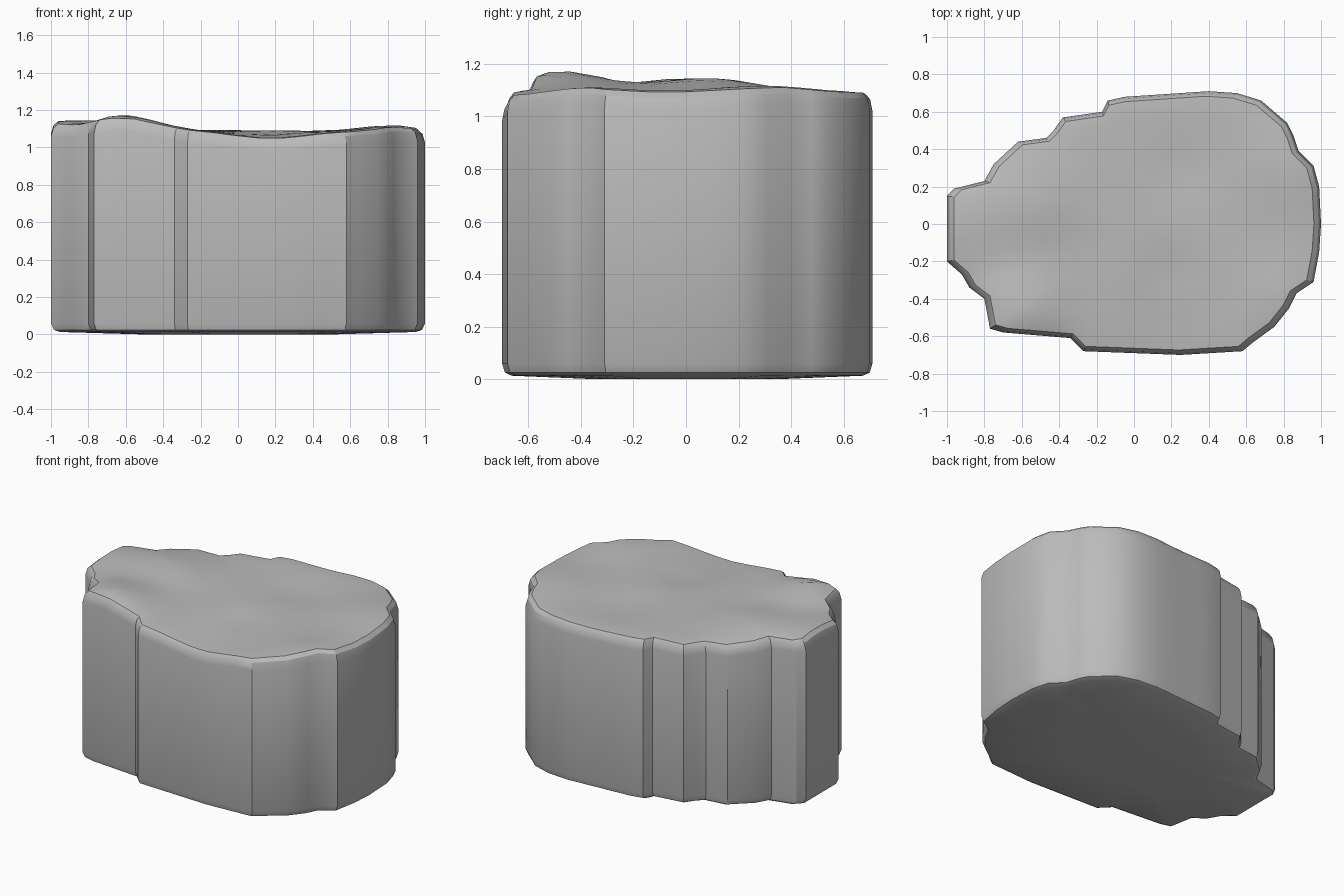
import bpy
import bmesh
from math import exp, radians, sin

cube = bpy.data.objects.get("Cube")
if cube:
    bpy.data.objects.remove(cube, do_unlink=True)

# Plan outline in hundredths, counter-clockwise from the left end
OUTLINE = [
    (-100, 15), (-100, -20), (-92, -27), (-88, -34), (-80, -40), (-77, -56),
    (-70, -58), (-34, -61), (-27, -68), (25, -70), (58, -68), (64, -63),
    (75, -55), (83, -45), (87, -37), (96, -31), (99, -15), (100, 0),
    (99, 20), (96, 31), (88, 39), (85, 48), (82, 54), (75, 60), (68, 66),
    (55, 70), (40, 71), (-5, 68), (-14, 66), (-17, 60), (-38, 57),
    (-43, 50), (-47, 46), (-62, 44), (-75, 32), (-80, 23), (-96, 19),
]

# Soft swellings and hollows of the top: x, y, height, radius
SWELLS = [
    (-.62, -.48, .085, .24), (-.95, 0, .055, .3), (-.55, .1, .04, .25),
    (.85, .3, .025, .25), (.8, -.4, .025, .2), (.2, -.65, -.035, .3),
    (.25, .3, -.015, .2), (.2, -.25, -.015, .15),
]


def top_height(x, y):
    height = 1.09
    for sx, sy, rise, radius in SWELLS:
        height += rise * exp(-((x - sx) ** 2 + (y - sy) ** 2) / radius ** 2)
    return height + .004 * sin(9 * x + 4 * y)


def subdivide_outline(longest=.12):
    """Split long edges so the wavy rim has enough points."""
    points = []
    for i, (x, y) in enumerate(OUTLINE):
        nx, ny = OUTLINE[(i + 1) % len(OUTLINE)]
        length = ((nx - x) ** 2 + (ny - y) ** 2) ** .5 / 100
        steps = max(1, round(length / longest))
        for s in range(steps):
            t = s / steps
            points.append(((x + (nx - x) * t) / 100, (y + (ny - y) * t) / 100))
    return points


def build_rock(material):
    bm = bmesh.new()
    outline = subdivide_outline()

    def ring(scale, height):
        return [bm.verts.new((x * scale, y * scale, height(x * scale, y * scale)))
                for x, y in outline]

    def below_top(drop):
        return lambda x, y: top_height(x, y) - drop

    # Underside, chamfered foot, straight walls, rounded rim, wavy top
    rings = [
        ring(.5, lambda x, y: 0), ring(.95, lambda x, y: .013),
        ring(.985, lambda x, y: .025), ring(1, lambda x, y: .06),
        ring(1, below_top(.07)), ring(.987, below_top(.025)),
        ring(.962, below_top(.004)),
    ]
    rings += [ring(s / 10, top_height) for s in (9, 8, 7, 6, 5, 4, 3, 2, 1)]

    n = len(outline)
    for lower, upper in zip(rings, rings[1:]):
        for i in range(n):
            j = (i + 1) % n
            bm.faces.new((lower[i], lower[j], upper[j], upper[i]))
    bm.faces.new(rings[0][::-1])
    bm.faces.new(rings[-1])
    bmesh.ops.recalc_face_normals(bm, faces=bm.faces)

    mesh = bpy.data.meshes.new("rock")
    bm.to_mesh(mesh)
    bm.free()
    mesh.materials.append(material)
    rock = bpy.data.objects.new("rock", mesh)
    bpy.context.collection.objects.link(rock)
    return rock


# Plain grey stone
stone = bpy.data.materials.new("stone grey")
stone.use_nodes = True
color = (.5, .5, .5, 1)
stone.diffuse_color = color
stone.node_tree.nodes["Principled BSDF"].inputs["Base Color"].default_value = color

rock = build_rock(stone)
bpy.ops.object.select_all(action="DESELECT")
rock.select_set(True)
bpy.context.view_layer.objects.active = rock
bpy.ops.object.shade_smooth_by_angle(angle=radians(30))
